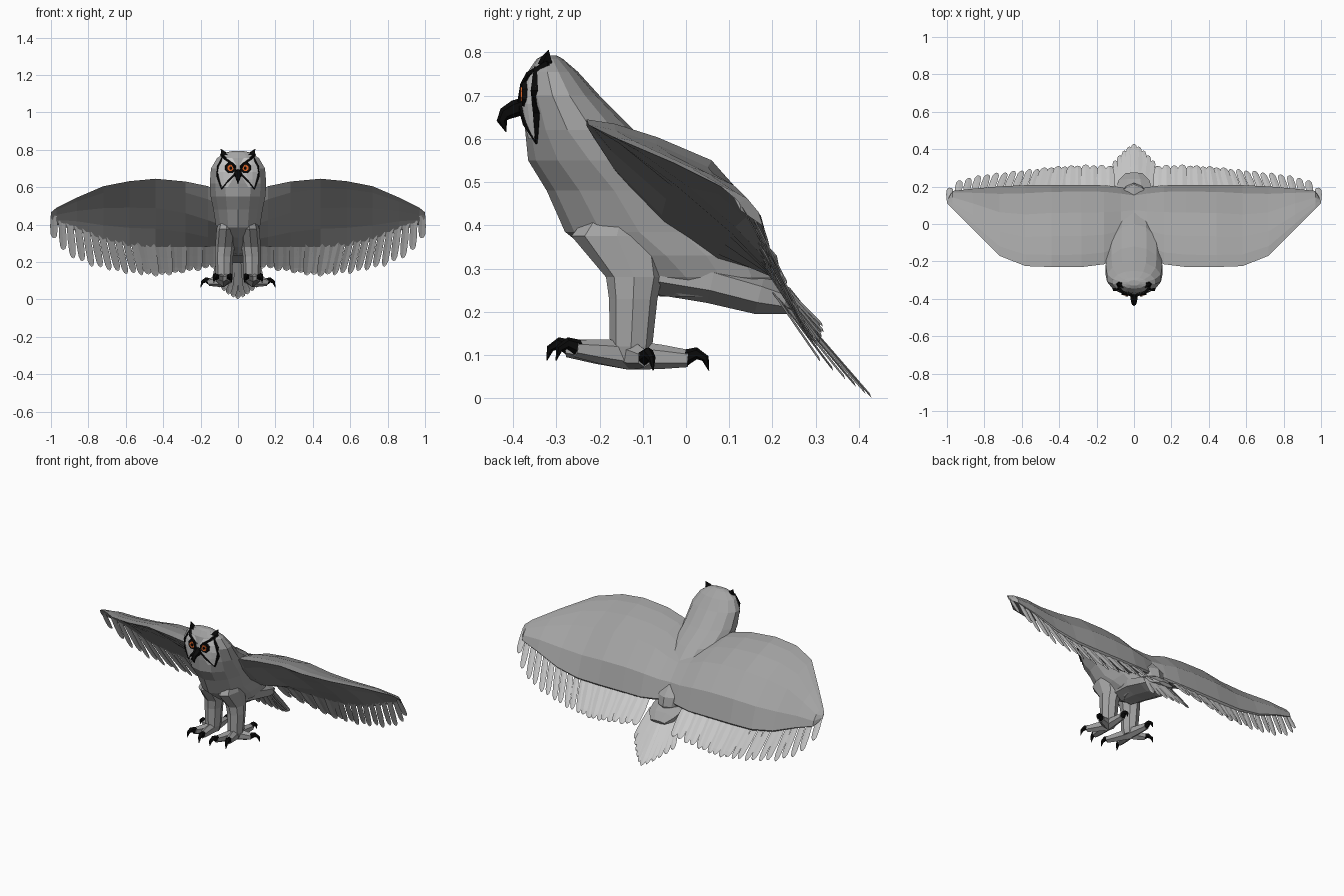
import bpy
from math import sin, cos, pi, radians
from mathutils import Vector as V

if "Cube" in bpy.data.objects:
    bpy.data.objects.remove(bpy.data.objects["Cube"])


def material(name, rgb):
    m = bpy.data.materials.new(name)
    m.diffuse_color = (*rgb, 1)
    m.use_nodes = True
    m.node_tree.nodes["Principled BSDF"].inputs["Base Color"].default_value = m.diffuse_color
    return m


BLACK = material("black", (0.003, 0.003, 0.003))
ORANGE = material("orange", (0.75, 0.13, 0.02))
PALE = material("pale", (0.65, 0.65, 0.65))
GREY = material("grey", (0.37, 0.37, 0.37))
QUILL = material("quill", (0.55, 0.55, 0.55))


def build(name, verts, faces, mat=None, mirror=False):
    me = bpy.data.meshes.new(name)
    me.from_pydata([tuple(v) for v in verts], [], faces)
    ob = bpy.data.objects.new(name, me)
    bpy.context.collection.objects.link(ob)
    me.materials.append(mat or GREY)
    if mirror:
        mod = ob.modifiers.new("mirror", 'MIRROR')
        mod.use_mirror_merge = False
    return ob


def loft(name, rings, mat=None, mirror=False):
    n = len(rings[0])
    verts = [p for r in rings for p in r]
    faces = [(i * n + j, i * n + (j + 1) % n, (i + 1) * n + (j + 1) % n, (i + 1) * n + j)
             for i in range(len(rings) - 1) for j in range(n)]
    faces += [tuple(reversed(range(n))), tuple(range(len(verts) - n, len(verts)))]
    return build(name, verts, faces, mat, mirror)


def tube(name, path, radii, mat=None, mirror=True, n=6, side=None):
    """Tapered tube along a path; radii are (sideways, up) pairs."""
    pts = [V(p) for p in path]
    rings = []
    for i, p in enumerate(pts):
        t = (pts[min(i + 1, len(pts) - 1)] - pts[max(i - 1, 0)]).normalized()
        s = V(side) if side else t.cross(V((0, 0, 1))).normalized()
        u = s.cross(t).normalized()
        a, b = radii[i]
        rings.append([p + s * a * cos(2 * pi * (k + .5) / n) + u * b * sin(2 * pi * (k + .5) / n)
                      for k in range(n)])
    return loft(name, rings, mat, mirror)


def lerp(table, x):
    """Interpolate rows keyed by their first value."""
    rows = sorted(table)
    if x <= rows[0][0]:
        return rows[0][1:]
    for a, b in zip(rows, rows[1:]):
        if x <= b[0]:
            f = (x - a[0]) / (b[0] - a[0])
            return tuple(p + (q - p) * f for p, q in zip(a[1:], b[1:]))
    return rows[-1][1:]


# Body and head: z, front y, back y, half width
BODY = [(.235, -.06, .20, .07), (.28, -.14, .22, .10), (.33, -.21, .21, .115),
        (.385, -.28, .16, .12), (.48, -.322, .08, .135), (.55, -.365, .0, .15),
        (.62, -.372, -.12, .155), (.70, -.378, -.20, .148), (.755, -.366, -.25, .115),
        (.785, -.345, -.285, .07), (.793, -.33, -.30, .03)]
rings = []
for z, f, b, w in BODY:
    rings.append([V((w * sin(a), (f + b) / 2 - (b - f) / 2 * cos(a), z))
                  for a in (2 * pi * k / 14 for k in range(14))])
loft("body", rings)


def on_face(x, z, out=.004):
    f, b, w = lerp(BODY, z)
    c = max(0, 1 - (x / w) ** 2) ** .5
    return V((x, (f + b) / 2 - (b - f) / 2 * c - out, z))


# Pale facial disc: z, inner x, outer x
disc = [(.60, .055, .085), (.64, .03, .10), (.68, .01, .11), (.72, .01, .108), (.755, .03, .085)]
verts = [on_face(a + (b - a) * k / 3, z) for z, a, b in disc for k in range(4)]
build("facial_disc", verts, [(i * 4 + k, i * 4 + k + 1, i * 4 + k + 5, i * 4 + k + 4)
                             for i in range(4) for k in range(3)], PALE, True)

# Black face markings
rim = [on_face(x, z) for x, z in ((.08, .765), (.108, .71), (.11, .66), (.088, .59))]
tube("face_rim", rim, [(.01, .006), (.012, .006), (.011, .006), (.003, .003)], BLACK, n=4)
low = [on_face(x, z) for x, z in ((.088, .59), (.05, .635), (.012, .675))]
tube("cheek_line", low, [(.003, .003), (.008, .006), (.011, .006)], BLACK, n=4)
brow = [on_face(x, z) for x, z in ((.008, .68), (.03, .725), (.065, .75), (.085, .775))]
tube("brow_line", brow, [(.014, .006), (.011, .006), (.013, .006), (.015, .008)], BLACK, n=4)
tube("ear_tuft", [(.065, -.325, .765), (.08, -.322, .785), (.092, -.318, .805)],
     [(.022, .02), (.014, .014), (.001, .001)], BLACK, n=4)

# Eyes
for name, r, out, mat in (("eye_surround", .034, .001, BLACK), ("iris", .021, .004, ORANGE),
                          ("pupil", .009, .008, BLACK)):
    c = on_face(.038, .703, out)
    tube(name, [c + V((0, .012, 0)), c + V((.001, -.004, 0))], [(r, r), (r * .85, r * .85)],
         mat, n=8, side=(1, 0, 0))

# Hooked beak
tube("beak", [(0, -.365, .68), (0, -.395, .67), (0, -.418, .658), (0, -.426, .642), (0, -.416, .616)],
     [(.02, .018), (.022, .02), (.016, .016), (.012, .012), (.001, .001)], BLACK, False, side=(1, 0, 0))

# Feathered legs: z, centre x, centre y, half width, half depth
legs = [(.42, .06, -.15, .04, .08), (.375, .062, -.16, .053, .105), (.28, .07, -.12, .052, .065),
        (.23, .075, -.122, .049, .056), (.12, .075, -.127, .044, .049), (.085, .075, -.127, .035, .04)]
loft("leg", [[V((x + a * cos(2 * pi * k / 8), y + b * sin(2 * pi * k / 8), z)) for k in range(8)]
             for z, x, y, a, b in legs], mirror=True)

# Toes and curved claws
for i, (x, y) in enumerate(((.045, -.275), (.115, -.255), (.155, -.095), (.085, .005))):
    base = V((.075, -.13, .1))
    end = V((x, y, .115 if y < -.2 else .092))
    d = (end - base)
    d.z = 0
    d.normalize()
    up = V((0, 0, 1))
    tube(f"toe_{i}", [base, base.lerp(end, .55), end],
         [(.03, .034), (.024, .028), (.019, .02)])
    tube(f"claw_{i}", [end - d * .012, end + d * .02 + up * .012, end + d * .04, end + d * .048 - up * .028],
         [(.019, .02), (.013, .014), (.009, .009), (.001, .001)], BLACK)

# Wings: x, leading y z, trailing y z, upper bulge, lower bulge
WING = [(.0, -.13, .55, .17, .30, .085, -.06), (.07, -.17, .56, .19, .29, .095, -.06),
        (.16, -.215, .605, .20, .28, .115, -.045),
        (.28, -.23, .63, .20, .28, .12, -.015), (.44, -.23, .645, .20, .28, .115, .01),
        (.58, -.225, .632, .20, .283, .10, .02), (.72, -.17, .605, .195, .31, .08, .02),
        (.86, -.03, .545, .185, .365, .05, .012), (.97, .08, .49, .175, .40, .022, .004),
        (1.0, .11, .465, .125, .435, .006, 0)]
rings = []
for x, ly, lz, ty, tz, h, l in WING:
    a, b = V((x, ly, lz)), V((x, ty, tz))
    nrm = V((0, lz - tz, ty - ly)).normalized()
    shape = ((0, 0), (.1, h * .3), (.27, h * .65), (.5, h), (.8, h * .78), (1, h * .12),
             (1, 0), (.75, l * .8), (.45, l), (.15, l * .6))
    rings.append([a.lerp(b, t) + nrm * o for t, o in shape])
loft("wing", rings, mirror=True)


def feather(root, tip, w, across):
    """Flat creased blade with a pointed round tip."""
    root, tip, s = V(root), V(tip), V(across).normalized()
    crease = s.cross(tip - root).normalized() * w * .08
    vs = []
    for t, k in ((0, .85), (.5, 1), (.85, .85), (.96, .5)):
        c = root.lerp(tip, t)
        vs += [c - s * w * k / 2, c + crease, c + s * w * k / 2]
    vs.append(tip)
    fs = [(3 * i + j, 3 * i + j + 1, 3 * i + j + 4, 3 * i + j + 3) for i in range(3) for j in range(2)]
    return vs, fs + [(9, 10, 12), (10, 11, 12)]


def feather_set(name, items, mirror):
    verts, faces = [], []
    for it in items:
        vs, fs = feather(*it)
        faces += [tuple(i + len(verts) for i in f) for f in fs]
        verts += vs
    build(name, verts, faces, QUILL, mirror)


# Flight feathers along the trailing edge: x, tip y z
TIPS = [(.1, .31, .17), (.25, .315, .145), (.45, .305, .12), (.65, .285, .135),
        (.82, .265, .175), (.93, .24, .235), (.99, .19, .335)]
items = []
for i in range(21):
    x = .13 + .855 * i / 20
    w = lerp(WING, x)
    ty, tz = lerp(TIPS, x)
    lean = -.045 * sin(pi * min(1, max(0, (x - .3) / .69)))
    items.append(((x, w[2] - .025, w[3] + .03), (x + lean, ty + .004 * (i % 2), tz + .008 * (i % 2)),
                  .054 if x < .55 else .04, (1, 0, .1 * (-1) ** i)))
feather_set("flight_feathers", items, True)

# Rump and fanned tail
tube("rump", [(0, -.06, .29), (0, .06, .27), (0, .17, .24), (0, .23, .225), (0, .27, .205)],
     [(.09, .055), (.11, .055), (.105, .05), (.09, .035), (.05, .01)], None, False, n=8, side=(1, 0, 0))
items = []
for i in range(-5, 6):
    s = abs(i) / 5
    items.append(((.016 * i, .2, .265 - .004 * abs(i)),
                  (.025 * i, .43 - .12 * s ** 1.3, .085 * s ** 1.3), .048, (1, 0, .08 * (-1) ** i)))
feather_set("tail_feathers", items, False)
